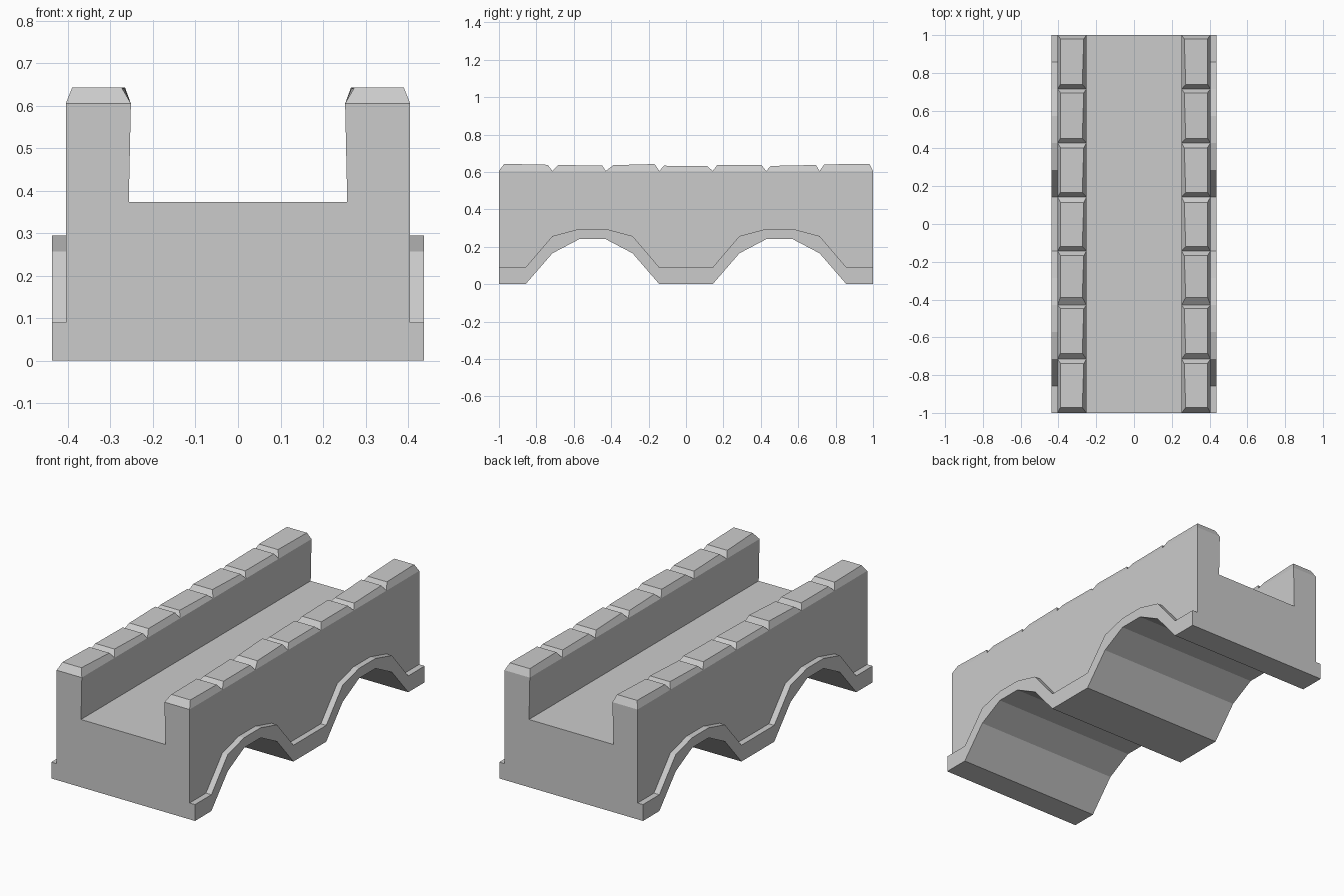
import bpy, bmesh, math

if "Cube" in bpy.data.objects:
    bpy.data.objects.remove(bpy.data.objects["Cube"])


def finish(bm, name):
    bmesh.ops.recalc_face_normals(bm, faces=bm.faces)
    me = bpy.data.meshes.new(name)
    bm.to_mesh(me)
    bm.free()
    ob = bpy.data.objects.new(name, me)
    bpy.context.collection.objects.link(ob)
    return ob


STEP = 2 / 14
# one arch span: underside height and trim top height at each station
UNDER = [0, 0, 0.165, 0.24, 0.24, 0.165, 0]
TRIM = [0.09, 0.09, 0.257, 0.295, 0.295, 0.257, 0.09]
under = UNDER + UNDER[::-1] + [0]
trim = TRIM + TRIM[::-1] + [0.09]
under[7:] = [0] * 2 + UNDER[2:] + [0]
trim[7:] = [0.09] * 2 + TRIM[2:] + [0.09]
under, trim = under[:15], trim[:15]
# station 7 is the middle of the central pier, so the second span starts there
WALL_OUT, WALL_IN, WALL_TOP, DECK = 0.405, 0.252, 0.605, 0.373

# Bridge body: cross-sections lofted along y, including the arch trim
bm = bmesh.new()
rings = []
for i in range(15):
    y = -1 + i * STEP
    half = [(0.438, under[i]), (0.438, trim[i]), (WALL_OUT, trim[i]),
            (WALL_OUT, WALL_TOP), (WALL_IN, WALL_TOP), (0.257, DECK)]
    section = half + [(-x, z) for x, z in reversed(half)]
    rings.append([bm.verts.new((x, y, z)) for x, z in section])
for a, b in zip(rings, rings[1:]):
    for j in range(12):
        if j in (3, 7):      # wall tops are covered by the coping stones
            continue
        k = (j + 1) % 12
        bm.faces.new((a[j], a[k], b[k], b[j]))
bm.faces.new(rings[0])
bm.faces.new(rings[-1])
bmesh.ops.recalc_face_normals(bm, faces=bm.faces)
bmesh.ops.dissolve_limit(bm, angle_limit=math.radians(0.5),
                         verts=bm.verts, edges=bm.edges)
finish(bm, "bridge_body")

# Coping stones: (front height, back height, front inset, back inset)
STONES = [(0.643, 0.638, 0.028, 0.025), (0.636, 0.635, 0.030, 0.020),
          (0.636, 0.642, 0.040, 0.025), (0.633, 0.632, 0.025, 0.030),
          (0.638, 0.636, 0.025, 0.025), (0.632, 0.637, 0.025, 0.020),
          (0.640, 0.643, 0.025, 0.020)]
for side, label in ((-1, "left"), (1, "right")):
    bm = bmesh.new()
    for n, (zf, zb, inf, inb) in enumerate(STONES):
        y0, y1 = -1 + 2 * n * STEP, -1 + 2 * (n + 1) * STEP
        base = [(WALL_IN, y0, WALL_TOP), (WALL_OUT, y0, WALL_TOP),
                (WALL_OUT, y1, WALL_TOP), (WALL_IN, y1, WALL_TOP)]
        top = [(0.274, y0 + inf, zf), (0.39, y0 + inf, zf),
               (0.388, y1 - inb, zb), (0.266, y1 - inb, zb)]
        b, t = [[bm.verts.new((side * x, y, z)) for x, y, z in loop]
                for loop in (base, top)]
        bm.faces.new(t if side > 0 else t[::-1])
        for j in range(4):
            k = (j + 1) % 4
            f = (b[j], b[k], t[k], t[j])
            bm.faces.new(f if side > 0 else f[::-1])
    finish(bm, label + "_coping_stones")
